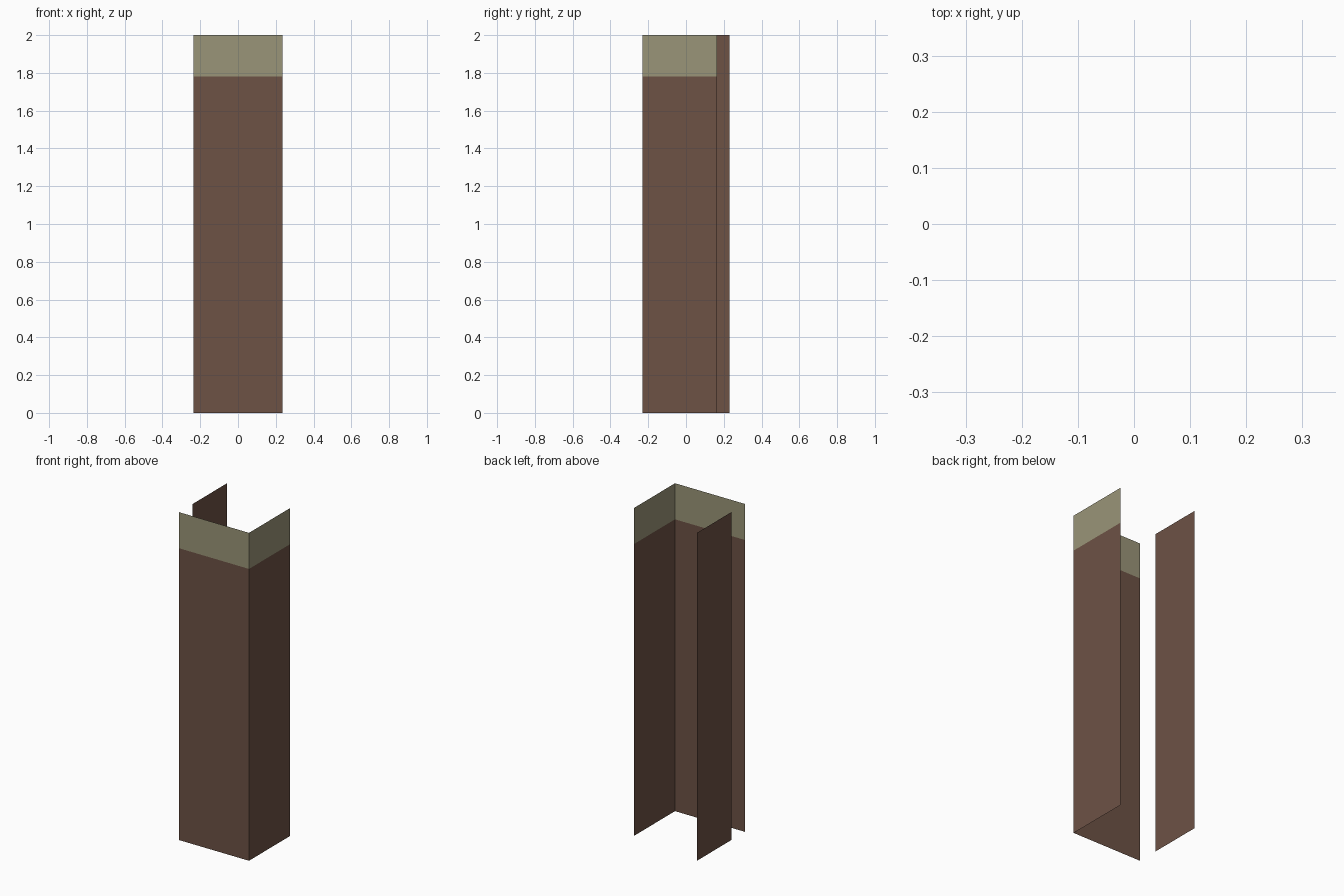
import bpy
import bmesh

if "Cube" in bpy.data.objects:
    bpy.data.objects.remove(bpy.data.objects["Cube"])

HX, HY = 0.236, 0.231      # half width and half depth of the post
HEIGHT, BAND = 2.0, 1.78   # full height, start of the pale top band


def material(name, srgb):
    m = bpy.data.materials.new(name)
    lin = [((c / 255 + 0.055) / 1.055) ** 2.4 for c in srgb]
    m.diffuse_color = (*lin, 1.0)
    m.use_nodes = True
    m.node_tree.nodes["Principled BSDF"].inputs["Base Color"].default_value = m.diffuse_color
    return m


BROWN = material("brown", (109, 82, 69))
PALE = material("pale_olive", (154, 149, 120))


def panel(name, path, levels):
    """Sheet of zero thickness: a plan path extruded through the z levels."""
    bm = bmesh.new()
    rows = [[bm.verts.new((x, y, z)) for x, y in path] for z in levels]
    for low, high in zip(rows, rows[1:]):
        for i in range(len(path) - 1):
            f = bm.faces.new((low[i], low[i + 1], high[i + 1], high[i]))
            f.material_index = int(f.calc_center_median().z > BAND)
    mesh = bpy.data.meshes.new(name)
    bm.to_mesh(mesh)
    bm.free()
    mesh.materials.append(BROWN)
    mesh.materials.append(PALE)
    obj = bpy.data.objects.new(name, mesh)
    bpy.context.collection.objects.link(obj)
    return obj


# Front and right sides, folded at the corner, with the pale top band
panel("corner_panel", [(-HX, -HY), (HX, -HY), (HX, 0.165)], [0, BAND, HEIGHT])

# Separate left strip, plain brown to the top
left = panel("left_panel", [(-HX, HY), (-HX, -0.10)], [0, HEIGHT])
